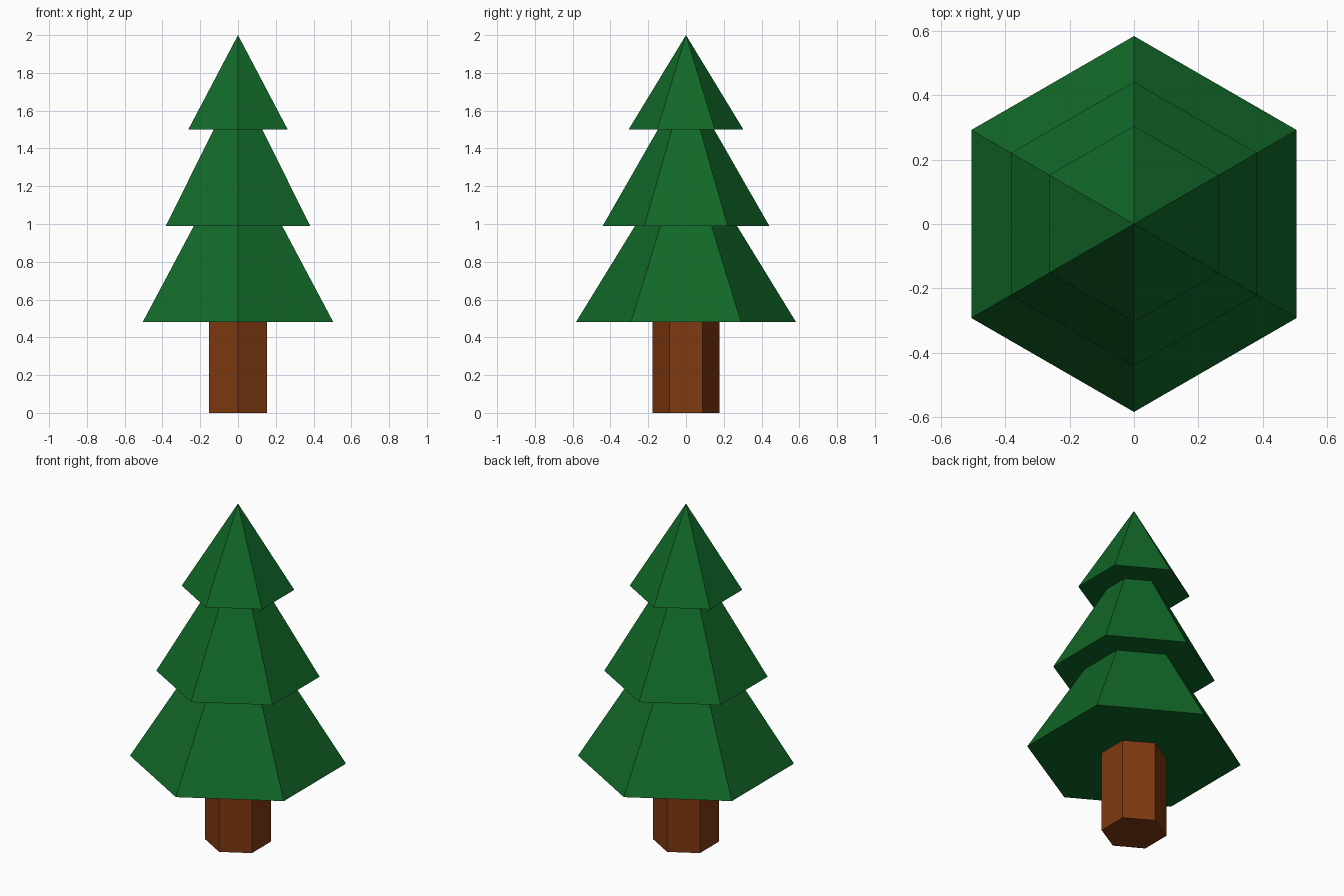
import bpy, bmesh, math

if "Cube" in bpy.data.objects:
    bpy.data.objects.remove(bpy.data.objects["Cube"])

SIDES = 6


def material(name, rgb):
    m = bpy.data.materials.new(name)
    m.diffuse_color = (*rgb, 1.0)
    m.use_nodes = True
    m.node_tree.nodes["Principled BSDF"].inputs["Base Color"].default_value = m.diffuse_color
    return m


def ring(bm, radius, z):
    # Hexagon with corners on the +y and -y axis
    return [bm.verts.new((radius * math.sin(math.tau * i / SIDES),
                          radius * math.cos(math.tau * i / SIDES), z))
            for i in range(SIDES)]


def hex_part(name, z0, r0, z1, r1, mat):
    """Closed hexagonal prism, or a pyramid when r1 is 0."""
    bm = bmesh.new()
    low = ring(bm, r0, z0)
    bm.faces.new(low)
    if r1:
        high = ring(bm, r1, z1)
        bm.faces.new(high)
    else:
        tip = bm.verts.new((0, 0, z1))
    for i in range(SIDES):
        j = (i + 1) % SIDES
        bm.faces.new((low[i], low[j], high[j], high[i]) if r1 else (low[i], low[j], tip))
    bmesh.ops.recalc_face_normals(bm, faces=bm.faces)
    mesh = bpy.data.meshes.new(name)
    bm.to_mesh(mesh)
    bm.free()
    mesh.materials.append(mat)
    bpy.context.collection.objects.link(bpy.data.objects.new(name, mesh))


green = material("pine green", (0.0056, 0.138, 0.021))
brown = material("bark brown", (0.21, 0.041, 0.005))

# Trunk
hex_part("trunk", 0.0, 0.177, 0.485, 0.177, brown)

# Three stacked foliage tiers: base height, base radius, tip height
tiers = {
    "lower_foliage": (0.48, 0.583, 1.43),
    "middle_foliage": (0.99, 0.441, 1.76),
    "upper_foliage": (1.50, 0.304, 2.00),
}
for name, (z, r, tip) in tiers.items():
    hex_part(name, z, r, tip, 0, green)
